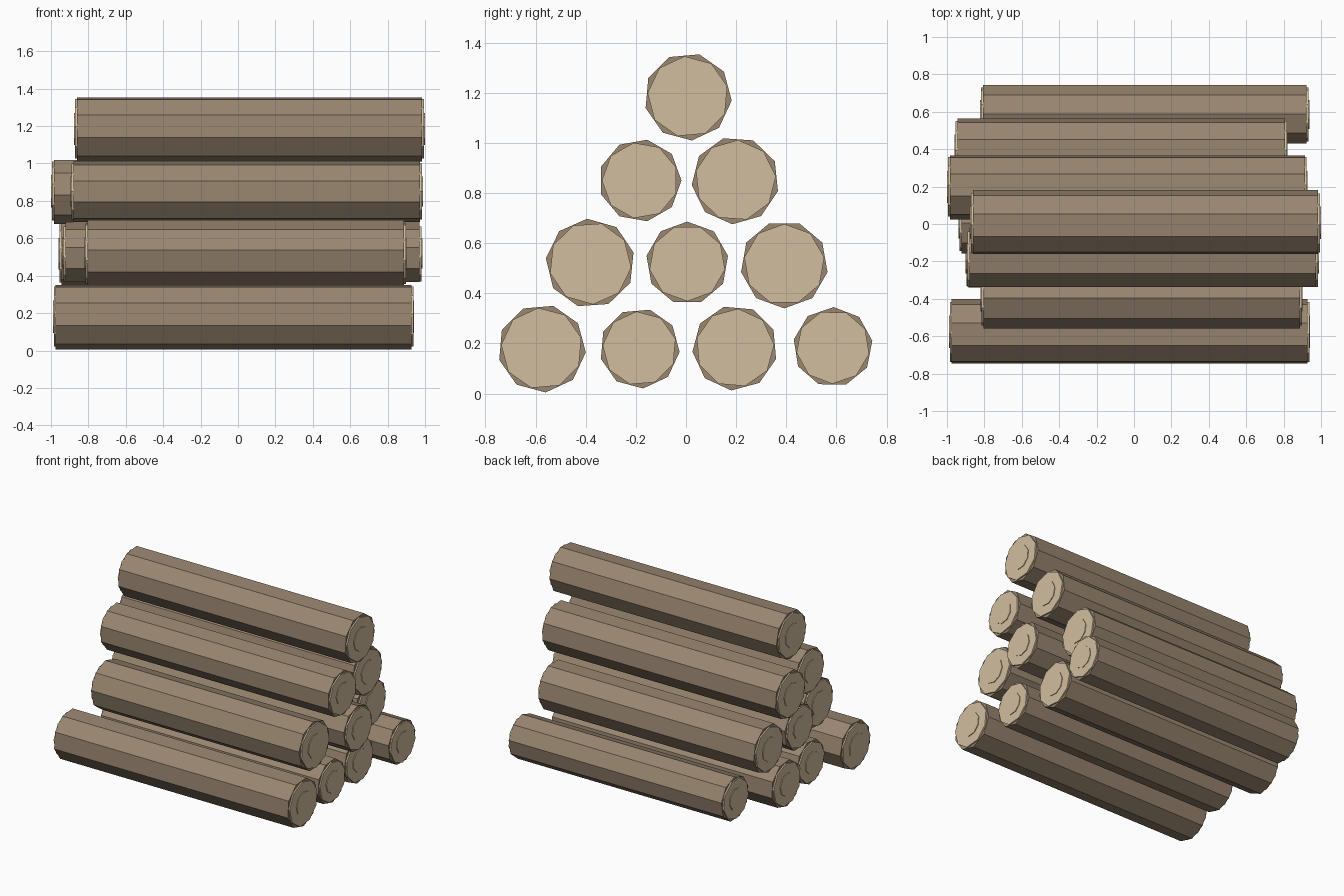
import bpy, bmesh, math

if "Cube" in bpy.data.objects:
    bpy.data.objects.remove(bpy.data.objects["Cube"])

SIDES = 9
CAP = 0.010      # how far the pale cut wood stands out from the bark
RING = 0.005     # how far the raised heartwood stands out from the cut wood


def make_material(name, rgb):
    m = bpy.data.materials.new(name)
    m.diffuse_color = (*rgb, 1.0)
    m.use_nodes = True
    m.node_tree.nodes["Principled BSDF"].inputs["Base Color"].default_value = m.diffuse_color
    return m


bark = make_material("bark_brown", (0.319, 0.238, 0.163))
cut = make_material("cut_wood", (0.64, 0.515, 0.345))


def prism(name, x0, x1, y, z, r, phase, mat):
    """Flat-sided prism lying along x, with one corner at angle 'phase' degrees."""
    bm = bmesh.new()
    loops = []
    for x in (x0, x1):
        loops.append([])
        for i in range(SIDES):
            a = math.radians(phase + i * 360 / SIDES)
            loops[-1].append(bm.verts.new((x, y + r * math.cos(a), z + r * math.sin(a))))
    a, b = loops
    bm.faces.new(a[::-1])
    bm.faces.new(b)
    for i in range(SIDES):
        j = (i + 1) % SIDES
        bm.faces.new((a[i], a[j], b[j], b[i]))
    bmesh.ops.recalc_face_normals(bm, faces=bm.faces)
    me = bpy.data.meshes.new(name)
    bm.to_mesh(me)
    bm.free()
    me.materials.append(mat)
    ob = bpy.data.objects.new(name, me)
    bpy.context.collection.objects.link(ob)


# Logs: left end, right end, y, z, radius, corner angle
logs = [
    # bottom row
    (-0.990, 0.942, -0.575, 0.180, 0.176, 35),
    (-0.900, 0.905, -0.185, 0.180, 0.160, 35),
    (-0.965, 0.860, 0.195, 0.182, 0.170, 25),
    (-0.823, 0.938, 0.586, 0.186, 0.159, 9),
    # second row
    (-0.820, 0.902, -0.382, 0.520, 0.178, 14),
    (-0.937, 0.986, 0.005, 0.521, 0.165, 10),
    (-0.960, 0.822, 0.392, 0.515, 0.175, 30),
    # third row
    (-0.895, 0.988, -0.183, 0.850, 0.165, 0),
    (-1.000, 0.928, 0.197, 0.850, 0.175, 26),
    # top log
    (-0.877, 1.000, 0.008, 1.184, 0.175, 35),
]

for n, (x0, x1, y, z, r, phase) in enumerate(logs, 1):
    inset = CAP + RING
    # bark body
    prism(f"log_{n}", x0 + inset, x1 - inset, y, z, r, phase, bark)
    # cut ends, turned half a side against the bark, each with raised heartwood
    for side, x, s in (("left", x0, 1), ("right", x1, -1)):
        lo, hi = sorted((x + s * RING, x + s * (inset + 0.01)))
        prism(f"cut_end_{side}_{n}", lo, hi, y, z, r * 0.925, phase + 20, cut)
        lo, hi = sorted((x, x + s * (RING + 0.004)))
        prism(f"heartwood_{side}_{n}", lo, hi, y, z, r * 0.5, phase + 20, cut)
